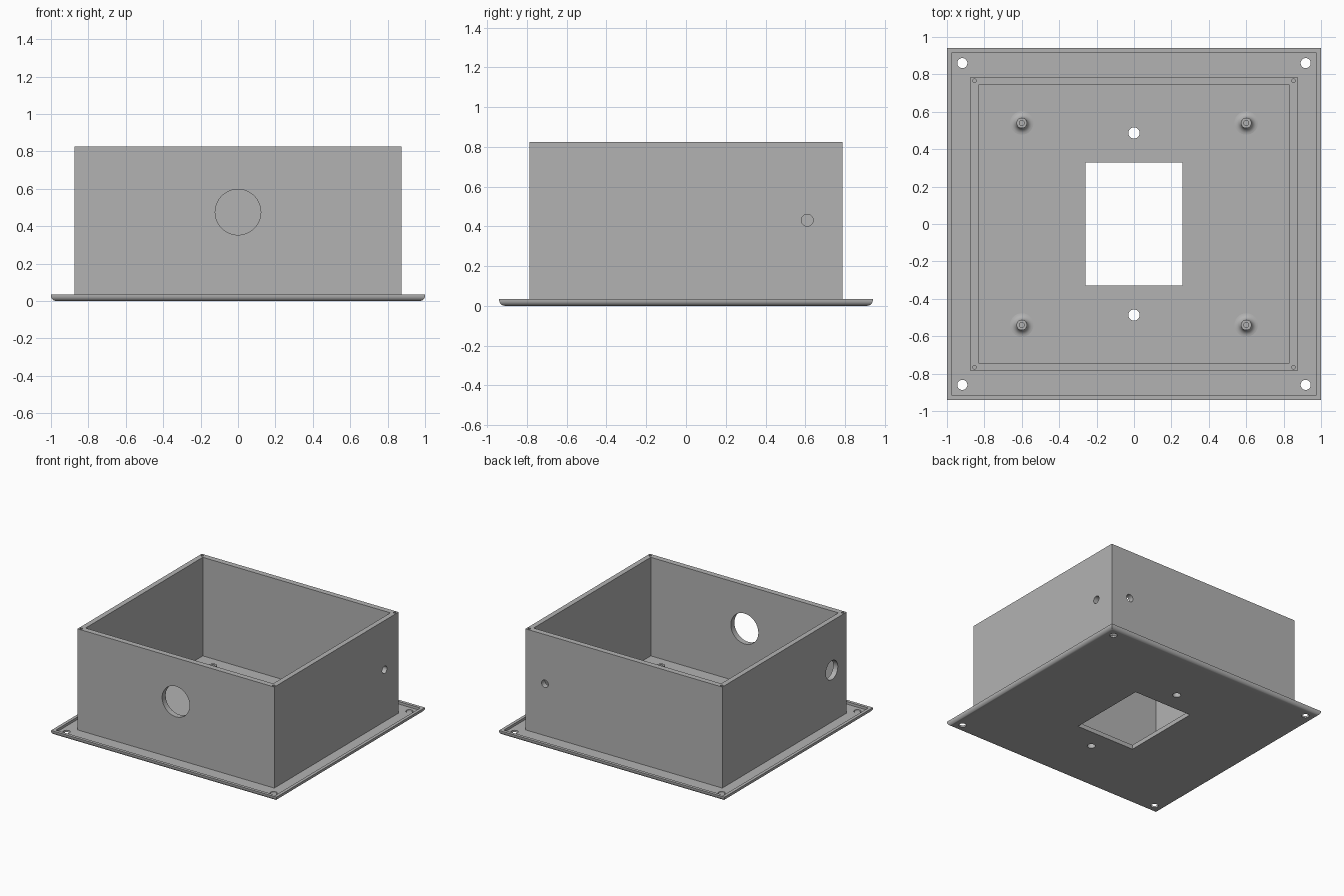
import bpy, bmesh, math
from mathutils import Matrix

old = bpy.data.objects.get("Cube")
if old:
    bpy.data.objects.remove(old, do_unlink=True)

grey = bpy.data.materials.new("Plain Grey")
grey.use_nodes = True
colour = (0.45, 0.45, 0.45, 1)
grey.diffuse_color = colour
grey.node_tree.nodes["Principled BSDF"].inputs["Base Color"].default_value = colour


def finish(bm, name):
    mesh = bpy.data.meshes.new(name)
    bm.to_mesh(mesh)
    bm.free()
    mesh.materials.append(grey)
    obj = bpy.data.objects.new(name, mesh)
    bpy.context.collection.objects.link(obj)
    return obj


def block(name, half_x, half_y, low, high, round_bottom=0):
    """Centred box between two heights, optionally with rounded lower edges."""
    bm = bmesh.new()
    bmesh.ops.create_cube(bm, size=2, matrix=Matrix.Translation((0, 0, (low + high) / 2))
                          @ Matrix.Diagonal((half_x, half_y, (high - low) / 2, 1)))
    if round_bottom:
        edges = [e for e in bm.edges if all(v.co.z < low + 0.001 for v in e.verts)]
        bmesh.ops.bevel(bm, geom=edges, offset=round_bottom, segments=6,
                        profile=0.5, affect='EDGES')
    return finish(bm, name)


def drill(name, radius, length, centre, axis='Z'):
    """Cylindrical cutter along an axis."""
    turn = {'X': Matrix.Rotation(math.pi / 2, 4, 'Y'),
            'Y': Matrix.Rotation(math.pi / 2, 4, 'X'), 'Z': Matrix()}[axis]
    bm = bmesh.new()
    bmesh.ops.create_cone(bm, cap_ends=True, segments=40, radius1=radius, radius2=radius,
                          depth=length, matrix=Matrix.Translation(centre) @ turn)
    return finish(bm, name)


def activate(obj):
    bpy.ops.object.select_all(action='DESELECT')
    obj.select_set(True)
    bpy.context.view_layer.objects.active = obj


def cut(obj, cutters):
    """Subtract every cutter from the part, then discard the cutters."""
    activate(obj)
    for cutter in cutters:
        mod = obj.modifiers.new("cut", 'BOOLEAN')
        mod.operation = 'DIFFERENCE'
        mod.solver = 'EXACT'
        mod.object = cutter
        bpy.ops.object.modifier_apply(modifier=mod.name)
        bpy.data.objects.remove(cutter, do_unlink=True)


def smooth(obj):
    activate(obj)
    bpy.ops.object.shade_smooth_by_angle(angle=math.radians(30))


corners = [(sx, sy) for sx in (-1, 1) for sy in (-1, 1)]


def floor_openings():
    """Central window and the two holes in line with it."""
    return [block("window_cutter", 0.26, 0.328, -0.1, 0.2)] + [
        drill("floor_drill", 0.03, 0.4, (0, y, 0)) for y in (-0.487, 0.487)]


# Mounting flange with rounded underside, raised rim and corner holes
base = block("base_plate", 1, 0.94, 0, 0.035, round_bottom=0.028)
cut(base, [block("recess_cutter", 0.975, 0.915, 0.015, 0.2)] + floor_openings()
    + [drill("corner_drill", 0.027, 0.4, (sx * 0.918, sy * 0.86, 0)) for sx, sy in corners])
smooth(base)

# Open housing: cavity, floor openings, lid screw holes and cable holes
housing = block("housing", 0.873, 0.787, 0.01, 0.825)
cut(housing, [block("cavity_cutter", 0.832, 0.742, 0.035, 1)] + floor_openings()
    + [drill("screw_drill", 0.01, 0.2, (sx * 0.853, sy * 0.766, 0.825)) for sx, sy in corners]
    + [drill("front_drill", 0.122, 0.2, (0, -0.765, 0.475), 'Y'),
       drill("back_drill", 0.03, 0.2, (0.7, 0.765, 0.43), 'Y'),
       drill("left_drill", 0.03, 0.2, (0.853, 0.61, 0.43), 'X'),
       drill("right_drill", 0.076, 0.2, (-0.853, -0.6, 0.43), 'X')])
smooth(housing)

# Hollow standoffs with a flared foot, turned from a profile
foot = [(0.028 + 0.035 * (1 - math.sin(a)), 0.035 + 0.035 * (1 - math.cos(a)))
        for a in [i * math.pi / 12 for i in range(7)]]
profile = foot + [(0.028, 0.1), (0.013, 0.1), (0.013, 0.04), (0, 0.04)]
for number, (sx, sy) in enumerate(corners, 1):
    bm = bmesh.new()
    verts = [bm.verts.new((r, 0, z)) for r, z in profile]
    edges = [bm.edges.new(pair) for pair in zip(verts, verts[1:])]
    bmesh.ops.spin(bm, geom=verts + edges, cent=(0, 0, 0), axis=(0, 0, 1),
                   angle=2 * math.pi, steps=32)
    bmesh.ops.remove_doubles(bm, verts=bm.verts[:], dist=0.0005)
    bmesh.ops.recalc_face_normals(bm, faces=bm.faces[:])
    if max(bm.faces, key=lambda f: f.calc_center_median().z).normal.z < 0:
        bmesh.ops.reverse_faces(bm, faces=bm.faces[:])
    post = finish(bm, f"standoff_{number}")
    post.location = (sx * 0.6, sy * 0.54, 0)
    smooth(post)
